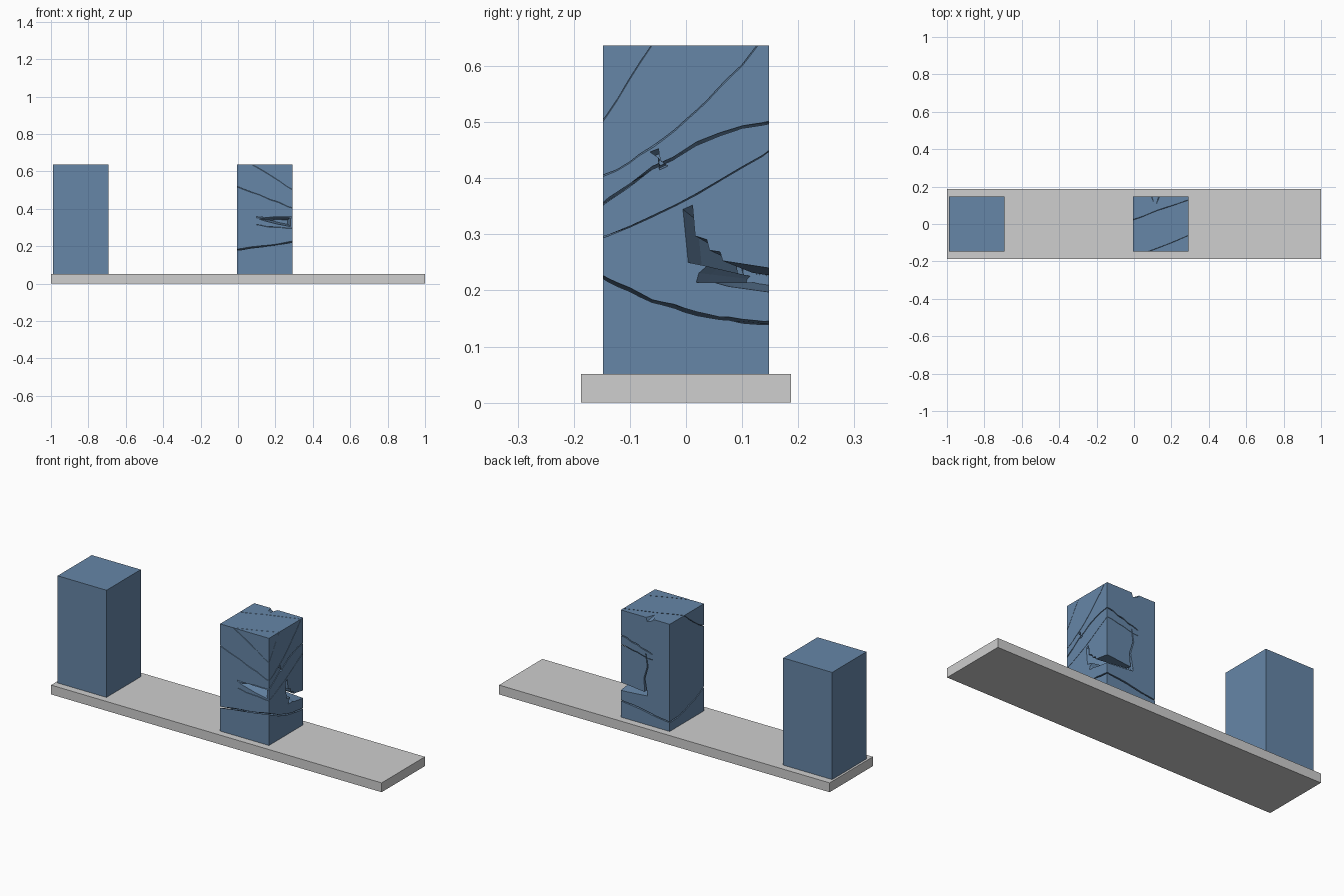
import bpy, bmesh, math, random
from mathutils import Vector

if "Cube" in bpy.data.objects:
    bpy.data.objects.remove(bpy.data.objects["Cube"])

random.seed(4)

def material(name, rgb):
    m = bpy.data.materials.new(name)
    m.diffuse_color = (*rgb, 1)
    m.use_nodes = True
    m.node_tree.nodes["Principled BSDF"].inputs["Base Color"].default_value = m.diffuse_color
    return m

BLUE = material("slate blue", (0.133, 0.238, 0.386))
GREY = material("light grey", (0.62, 0.62, 0.62))

def to_object(bm, name, mat=None):
    bmesh.ops.recalc_face_normals(bm, faces=bm.faces[:])
    me = bpy.data.meshes.new(name)
    bm.to_mesh(me)
    bm.free()
    ob = bpy.data.objects.new(name, me)
    bpy.context.collection.objects.link(ob)
    if mat:
        me.materials.append(mat)
    return ob

def box(name, lo, hi, mat):
    bm = bmesh.new()
    bmesh.ops.create_cube(bm, size=1)
    for v in bm.verts:
        v.co = Vector([(lo[i] + hi[i]) / 2 + v.co[i] * (hi[i] - lo[i]) for i in range(3)])
    return to_object(bm, name, mat)

def crack_sheet(z0, sx, sy, bow, gap, twist=0.0, x0=-0.03):
    """Thin wavy sheet; z0 is its height at the front right edge of the block."""
    bm = bmesh.new()
    bmesh.ops.create_grid(bm, x_segments=7, y_segments=9, size=1)
    for v in bm.verts:
        x = x0 + (v.co.x + 1) / 2 * (0.32 - x0)
        y = v.co.y * 0.18
        dx, dy = x - 0.29, y + 0.148
        z = z0 + sx * dx + sy * dy + twist * dx * dy + bow * (1 - (y / 0.148) ** 2)
        v.co = (x, y, z + random.uniform(-0.003, 0.003))
    ext = bmesh.ops.extrude_face_region(bm, geom=bm.faces[:])
    for v in ext["geom"]:
        if isinstance(v, bmesh.types.BMVert):
            v.co.z += gap * random.uniform(0.7, 1.3)
    bmesh.ops.triangulate(bm, faces=bm.faces[:])
    return to_object(bm, "crack_cutter")

def chip(profile, place, depths, focus, shrink):
    """Tapered hole lofted from a flat outline towards a smaller inner outline."""
    bm = bmesh.new()
    rings = []
    for d, s in zip(depths, shrink):
        rings.append([bm.verts.new(place(focus[0] + (a - focus[0]) * s,
                                         focus[1] + (b - focus[1]) * s, d))
                      for a, b in profile])
    n = len(profile)
    for r, q in zip(rings, rings[1:]):
        for i in range(n):
            j = (i + 1) % n
            bm.faces.new((r[i], r[j], q[j], q[i]))
    bm.faces.new(rings[0])
    bm.faces.new(rings[-1])
    bmesh.ops.triangulate(bm, faces=bm.faces[:])
    return to_object(bm, "chip_cutter")

# Base plate and intact block
box("base_plate", (-1, -0.187, 0), (1, 0.187, 0.051), GREY)
box("intact_block", (-0.988, -0.148, 0.051), (-0.692, 0.148, 0.637), BLUE)

# Fractured block
broken = box("fractured_block", (-0.005, -0.148, 0.051), (0.291, 0.148, 0.637), BLUE)

cutters = [
    crack_sheet(0.220, 0.14, -0.27, -0.020, 0.006),                  # lower crack
    crack_sheet(0.292, -0.10, 0.53, -0.012, 0.002, 1.0, 0.10),       # middle crack
    crack_sheet(0.351, 0.00, 0.50, 0.022, 0.005, 1.0, 0.10),         # wide middle crack
    crack_sheet(0.403, -0.386, 0.87, -0.030, 0.003),                 # upper crack
    crack_sheet(0.502, -0.63, 1.55, 0.0, 0.003),                     # corner crack
    # Missing chunk at the right back corner
    chip([(-0.015, 0.352), (0.003, 0.36), (0.008, 0.302), (0.03, 0.295), (0.035, 0.275),
          (0.055, 0.272), (0.06, 0.255), (0.17, 0.238), (0.17, 0.193), (0.07, 0.207),
          (0.045, 0.214), (0.01, 0.214), (0.015, 0.232), (0.03, 0.245), (-0.005, 0.252)],
         lambda a, b, d: (d, a, b), (0.31, 0.24, 0.13), (0.16, 0.215), (1.0, 0.8, 0.35)),
    # Missing sliver on the front
    chip([(0.10, 0.346), (0.13, 0.356), (0.283, 0.354), (0.284, 0.302), (0.2, 0.318),
          (0.13, 0.336)],
         lambda a, b, d: (a, d, b), (-0.16, -0.09), (0.25, 0.33), (1.0, 0.45)),
    # Upright crack on the back
    chip([(0.13, 0.22), (0.145, 0.30), (0.125, 0.37), (0.137, 0.44), (0.141, 0.44),
          (0.131, 0.37), (0.152, 0.30), (0.145, 0.22)],
         lambda a, b, d: (a, d, b), (0.16, 0.08), (0.14, 0.33), (1.0, 0.9)),
    # Chip on the top rear edge
    chip([(0.07, 0.66), (0.15, 0.66), (0.135, 0.61), (0.10, 0.622)],
         lambda a, b, d: (a, d, b), (0.16, 0.10), (0.11, 0.65), (1.0, 0.3)),
    # Chip beside the wide crack on the right
    chip([(-0.068, 0.45), (-0.05, 0.457), (-0.046, 0.432), (-0.03, 0.42), (-0.048, 0.412),
          (-0.05, 0.438)],
         lambda a, b, d: (d, a, b), (0.31, 0.25), (-0.045, 0.43), (1.0, 0.5)),
]

for c in cutters:
    mod = broken.modifiers.new("cut", "BOOLEAN")
    mod.operation = "DIFFERENCE"
    mod.solver = "EXACT"
    mod.object = c

# Bake the cuts and drop the cutters
deps = bpy.context.evaluated_depsgraph_get()
baked = bpy.data.meshes.new_from_object(broken.evaluated_get(deps))
broken.modifiers.clear()
broken.data = baked
baked.materials.clear()
baked.materials.append(BLUE)
for p in baked.polygons:
    p.material_index = 0
for c in cutters:
    bpy.data.objects.remove(c)
